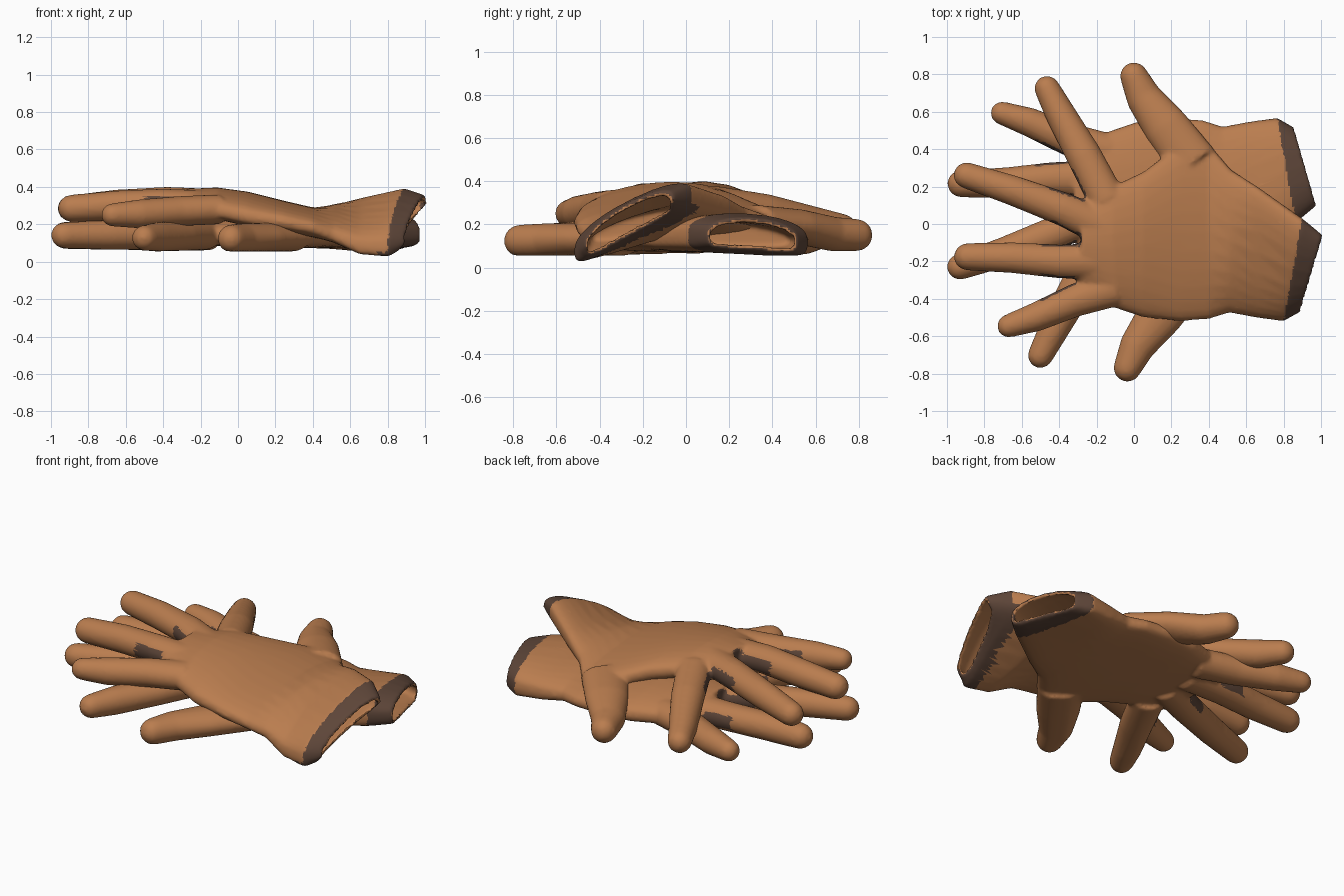
import bpy, bmesh, math
from mathutils import Vector

if "Cube" in bpy.data.objects:
    bpy.data.objects.remove(bpy.data.objects["Cube"])


def material(name, rgb):
    m = bpy.data.materials.new(name)
    m.use_nodes = True
    m.diffuse_color = (*rgb, 1)
    m.node_tree.nodes["Principled BSDF"].inputs["Base Color"].default_value = (*rgb, 1)
    m.node_tree.nodes["Principled BSDF"].inputs["Roughness"].default_value = 0.8
    return m


TAN = material("tan leather", (0.49, 0.205, 0.078))
DARK = material("dark brown trim", (0.11, 0.06, 0.04))

# Palm sections: outer edge point, thumb-side edge point, half thickness
PALM = [
    ((-.29, -.32, .29), (-.28, .11, .31), .065),
    ((-.10, -.45, .27), (-.12, .20, .31), .08),
    ((.05, -.50, .24), (.05, .28, .28), .088),
    ((.25, -.52, .21), (.25, .43, .22), .085),
    ((.40, -.51, .18), (.40, .43, .19), .08),
    ((.51, -.475, .14), (.52, .29, .24), .082),
    ((.65, -.50, .08), (.66, .20, .285), .085),
    ((.80, -.52, .07), (.90, .03, .335), .095),
    ((.89, -.47, .09), (1.01, -.06, .31), .075),
]
# Finger paths from base to tip: centre point and radius
FINGERS = {
    "thumb": [((.32, .32, .21), .135), ((.17, .52, .19), .122),
              ((.05, .68, .155), .095), ((.0, .79, .15), .075)],
    "index": [((-.14, .12, .30), .1), ((-.27, .37, .26), .094),
              ((-.40, .6, .2), .08), ((-.465, .725, .18), .068)],
    "middle": [((-.14, -.03, .31), .1), ((-.38, .08, .32), .09),
               ((-.65, .18, .305), .08), ((-.895, .26, .285), .07)],
    "ring": [((-.14, -.2, .30), .1), ((-.4, -.2, .31), .09),
             ((-.65, -.18, .3), .082), ((-.89, -.175, .285), .073)],
    "little": [((-.1, -.34, .28), .1), ((-.32, -.41, .27), .088),
               ((-.53, -.5, .255), .077), ((-.67, -.545, .25), .062)],
}
WEBS = [(-.35, .19), (-.39, -.08), (-.41, -.34)]
SIDES = 28
SLEEVE = 6  # first palm section that belongs to the boxier sleeve


def loft(bm, rings):
    """Skin a closed tube through rings of points and cap both ends."""
    loops = [[bm.verts.new(p) for p in ring] for ring in rings]
    for a, b in zip(loops, loops[1:]):
        for i in range(len(a)):
            j = (i + 1) % len(a)
            bm.faces.new((a[i], a[j], b[j], b[i]))
    bm.faces.new(loops[0][::-1])
    bm.faces.new(loops[-1])


def flat_oval(a, b, thick, width=1.0, boxy=False, slant=0.0):
    """Arched cross-section; slant pushes the top of a cuff past its underside."""
    mid, half = (a + b) / 2, (b - a) / 2 * width
    ring = []
    for i in range(SIDES):
        t = math.tau * i / SIDES
        u, s = math.cos(t), math.sin(t)
        if boxy:
            u = math.copysign(abs(u) ** 0.75, u)
        rise = math.copysign(abs(s) ** (0.6 if boxy else 0.7), s)
        lift = rise * thick + 0.025 * (1 - u * u)
        ring.append(mid + half * u + Vector((min(rise, 0) * slant, 0, lift)))
    return ring


def finger_rings(path):
    """Oval rings along a path with a rounded tip."""
    pts = [(Vector(p), r) for p, r in path]
    end, r = pts[-1]
    tip_dir = (end - pts[-2][0]).normalized()
    for k in (1, 2, 3):
        t = k * math.pi / 7
        pts.append((end + tip_dir * r * math.sin(t), r * math.cos(t)))
    rings = []
    for k, (p, rad) in enumerate(pts):
        d = pts[min(k + 1, len(pts) - 1)][0] - pts[max(k - 1, 0)][0]
        side = d.cross(Vector((0, 0, 1))).normalized()
        up = side.cross(d).normalized()
        rings.append([p + side * rad * math.cos(math.tau * i / SIDES)
                      + up * min(rad, 0.08) * math.sin(math.tau * i / SIDES)
                      for i in range(SIDES)])
    return rings


def segment_offset(p, a, b):
    d = b - a
    t = max(0.1, min(0.9, (p - a).dot(d) / d.length_squared))
    return p - a - d * t


def make_glove(name, place, floor, slant):
    rows = [(place(a), place(b), t) for a, b, t in PALM]
    last = len(rows) - 1
    # Palm and sleeve, folding back inside the cuff to leave it open
    rings = [flat_oval(*row, 1, k >= SLEEVE, slant * (k == last))
             for k, row in enumerate(rows)]
    for k in range(last, SLEEVE - 2, -1):
        a, b, t = rows[k]
        rings.append(flat_oval(a, b, t - 0.026, 0.9, k >= SLEEVE, slant * (k == last)))
    for k, ring in enumerate(rings):
        # The lining rests a wall's thickness above the floor
        rest = floor if k <= last else floor + 0.024
        for p in ring:
            p.z = max(p.z, rest)
    bm = bmesh.new()
    loft(bm, rings)
    for path in FINGERS.values():
        rings = finger_rings([(place(p), r) for p, r in path])
        for p in (p for ring in rings for p in ring):
            p.z = max(p.z, floor)
        loft(bm, rings)
    bmesh.ops.recalc_face_normals(bm, faces=bm.faces)
    mesh = bpy.data.meshes.new(name)
    bm.to_mesh(mesh)
    bm.free()
    glove = bpy.data.objects.new(name, mesh)
    bpy.context.collection.objects.link(glove)

    # Fuse the parts into one soft skin
    remesh = glove.modifiers.new("fuse", "REMESH")
    remesh.mode = "VOXEL"
    remesh.voxel_size = 0.012
    soft = glove.modifiers.new("soften", "SMOOTH")
    soft.factor, soft.iterations = 0.5, 6
    thin = glove.modifiers.new("reduce", "DECIMATE")
    thin.ratio = 0.45
    graph = bpy.context.evaluated_depsgraph_get()
    skin = bpy.data.meshes.new_from_object(glove.evaluated_get(graph))
    glove.modifiers.clear()
    glove.data = skin
    skin.materials.clear()
    skin.materials.append(TAN)
    skin.materials.append(DARK)

    # Dark cuff band outside the opening, dark gussets between the fingers
    (a0, b0, _), (a1, b1, _) = rows[-2:]
    webs = [place((x, y, 0.3)) for x, y in WEBS]
    for f in skin.polygons:
        c, n = f.center, f.normal
        share = max(0, min(1, (c.y - a0.y) / (b0.y - a0.y)))
        edge = a0.x + (b0.x - a0.x) * share
        away = segment_offset(c, (a0 + a1) / 2, (b0 + b1) / 2)
        outside = Vector((0, away.y, away.z)).normalized().dot(n) > 0.1
        below = n.z < -0.3
        cuff = outside and c.x > edge - slant * below
        gusset = abs(n.z) < 0.55 and any((c - w).xy.length < 0.11 for w in webs)
        f.material_index = int(cuff or gusset)
        f.use_smooth = True
    bpy.context.view_layer.objects.active = glove
    glove.select_set(True)
    bpy.ops.object.shade_smooth_by_angle(angle=math.radians(50))
    glove.select_set(False)


# Upper glove drapes over the mirrored lower glove, which lies flat
make_glove("upper_glove", lambda p: Vector(p), -0.01, 0.06)
make_glove("lower_glove",
           lambda p: Vector((p[0] - 0.035, 0.037 - 1.02 * p[1], 0.13 + 0.13 * (p[2] - 0.2))),
           0.055, 0.0)
